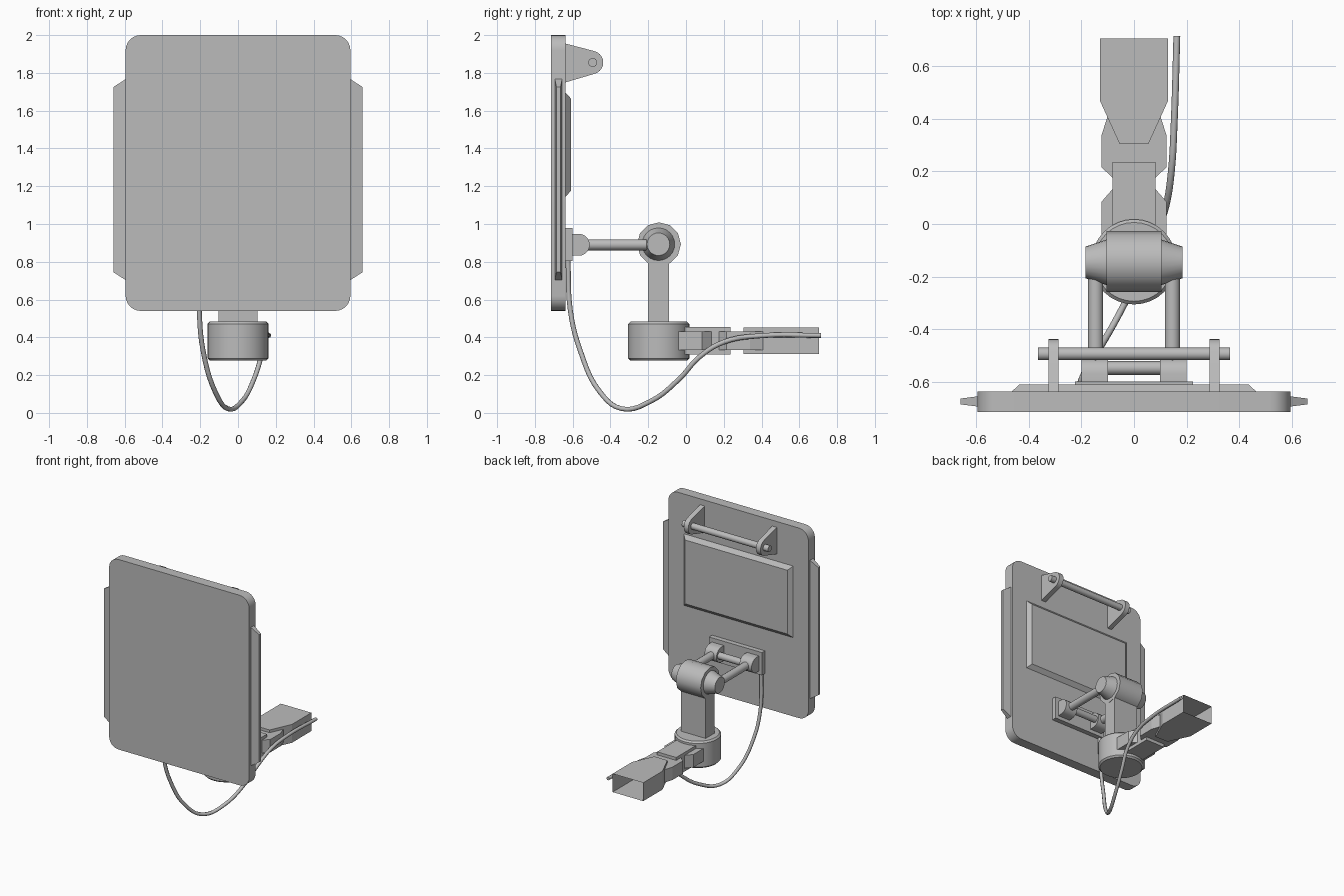
import bpy, bmesh, math
from mathutils import Vector, Matrix

if "Cube" in bpy.data.objects:
    bpy.data.objects.remove(bpy.data.objects["Cube"], do_unlink=True)

grey = bpy.data.materials.new("plain grey")
grey.use_nodes = True
grey.diffuse_color = (0.5, 0.5, 0.5, 1)
grey.node_tree.nodes["Principled BSDF"].inputs["Base Color"].default_value = (0.5, 0.5, 0.5, 1)


def finish(name, bm, smooth=False):
    bmesh.ops.recalc_face_normals(bm, faces=bm.faces)
    mesh = bpy.data.meshes.new(name)
    bm.to_mesh(mesh)
    bm.free()
    mesh.materials.append(grey)
    obj = bpy.data.objects.new(name, mesh)
    bpy.context.collection.objects.link(obj)
    if smooth:
        bpy.ops.object.select_all(action='DESELECT')
        obj.select_set(True)
        bpy.context.view_layer.objects.active = obj
        bpy.ops.object.shade_smooth_by_angle(angle=math.radians(35))
    return obj


def box(name, x, y, z):
    bm = bmesh.new()
    bmesh.ops.create_cube(bm, size=1)
    for v in bm.verts:
        v.co = [lo + (c + 0.5) * (hi - lo) for c, (lo, hi) in zip(v.co, (x, y, z))]
    return finish(name, bm)


def rod(name, a, b, r1, r2=None, sides=16):
    """Cylinder or cone from point a to point b."""
    a, b = Vector(a), Vector(b)
    bm = bmesh.new()
    turn = (b - a).to_track_quat('Z', 'Y').to_matrix().to_4x4()
    bmesh.ops.create_cone(bm, cap_ends=True, segments=sides, radius1=r1, radius2=r1 if r2 is None else r2,
                          depth=(b - a).length, matrix=Matrix.Translation((a + b) / 2) @ turn)
    return finish(name, bm, True)


def prism(name, outline, lo, hi, axis, smooth=False, open_back=False):
    """Extrude a 2D outline along x (outline y,z), y (x,z) or z (x,y)."""
    place = {'x': lambda p, d: (d, *p), 'y': lambda p, d: (p[0], d, p[1]), 'z': lambda p, d: (*p, d)}[axis]
    bm = bmesh.new()
    rings = [[bm.verts.new(place(p, d)) for p in outline] for d in (lo, hi)]
    for ring in rings:
        bm.faces.new(ring)
    for i in range(len(outline)):
        j = (i + 1) % len(outline)
        bm.faces.new((rings[0][i], rings[0][j], rings[1][j], rings[1][i]))
    if open_back:
        bmesh.ops.recalc_face_normals(bm, faces=bm.faces)
        bmesh.ops.delete(bm, geom=[f for f in bm.faces if f.normal.y > 0.9], context='FACES')
    return finish(name, bm, smooth)


def arc(cx, cy, r, start, end, steps=8):
    angles = [math.radians(start + (end - start) * i / steps) for i in range(steps + 1)]
    return [(cx + r * math.cos(a), cy + r * math.sin(a)) for a in angles]


def raised(name, low, high):
    """Solid joining two matching four-point loops."""
    bm = bmesh.new()
    a, b = [[bm.verts.new(p) for p in loop] for loop in (low, high)]
    bm.faces.new(a)
    bm.faces.new(b)
    for i in range(4):
        bm.faces.new((a[i], a[i - 1], b[i - 1], b[i]))
    return finish(name, bm)


def mirrored(half):
    return half + [(-x, y) for x, y in reversed(half)]


# Main panel with rounded corners
corners = [(0.515, 1.92, 0), (-0.515, 1.92, 90), (-0.515, 0.62, 180), (0.515, 0.62, 270)]
outline = [p for x, z, s in corners for p in arc(x, z, 0.08, s, s + 90, 6)]
prism("panel", outline, -0.715, -0.637, 'y', True)

# Raised rear cover
def cover_loop(x, y, z0, z1):
    return [(-x, y, z0), (x, y, z0), (x, y, z1), (-x, y, z1)]

raised("rear_cover", cover_loop(0.465, -0.637, 1.145, 1.695), cover_loop(0.435, -0.61, 1.175, 1.665))

# Parts repeated on both sides
for side, s in (("left", 1), ("right", -1)):
    def fin_loop(x, half, z0, z1):
        return [(s * x, y, z) for y, z in ((-0.675 - half, z0), (-0.675 + half, z0),
                                           (-0.675 + half, z1), (-0.675 - half, z1))]
    raised(side + "_fin", fin_loop(0.59, 0.02, 0.70, 1.77), fin_loop(0.66, 0.011, 0.745, 1.725))

    lug = [(-0.637, 1.75)] + arc(-0.5, 1.855, 0.062, -75, 75, 10) + [(-0.637, 1.955)]
    prism(side + "_handle_bracket", lug, s * 0.288, s * 0.326, 'x', True)

    clevis = [(-0.61, 0.832)] + arc(-0.568, 0.89, 0.058, -90, 90, 10) + [(-0.61, 0.948)]
    prism(side + "_hinge_lug", clevis, s * 0.098, s * 0.2, 'x', True)

    rod(side + "_arm", (s * 0.146, -0.56, 0.89), (s * 0.146, -0.148, 0.89), 0.029)
    rod(side + "_pivot_cap", (s * 0.1, -0.146, 0.893), (s * 0.185, -0.146, 0.893), 0.088, 0.06, 24)

rod("handle_bar", (-0.366, -0.494, 1.855), (0.366, -0.494, 1.855), 0.024)
box("hinge_plate", (-0.225, 0.225), (-0.64, -0.6), (0.805, 0.98))
rod("hinge_pin", (-0.11, -0.548, 0.89), (0.11, -0.548, 0.89), 0.026)

# Pivot, post and round base
rod("pivot_barrel", (-0.105, -0.143, 0.893), (0.105, -0.143, 0.893), 0.116, sides=12)
box("post", (-0.104, 0.104), (-0.2, -0.09), (0.46, 0.89))
base = rod("base", (0, -0.144, 0.277), (0, -0.144, 0.483), 0.162, sides=32)
bevel = base.modifiers.new("edge", 'BEVEL')
bevel.width = 0.012
bevel.segments = 1

# Rear link with waisted outline and open socket
link = [(0.123, -0.04), (0.123, 0.085), (0.08, 0.135), (0.08, 0.175),
        (0.123, 0.215), (0.123, 0.34), (0.1, 0.41)]
prism("rear_link", mirrored(link), 0.333, 0.432, 'z')
box("link_block", (-0.081, 0.081), (-0.02, 0.235), (0.308, 0.455))
socket = [(0.055, 0.305), (0.13, 0.47), (0.13, 0.705)]
prism("open_socket", mirrored(socket), 0.312, 0.453, 'z', open_back=True)

# Hanging cable
path = [(-0.205, -0.625, 0.81), (-0.205, -0.612, 0.54), (-0.185, -0.56, 0.33), (-0.12, -0.455, 0.11),
        (-0.055, -0.34, 0.022), (0.02, -0.19, 0.06), (0.085, -0.035, 0.18), (0.122, 0.07, 0.295),
        (0.142, 0.2, 0.375), (0.153, 0.39, 0.408), (0.163, 0.715, 0.41)]
curve = bpy.data.curves.new("cable", 'CURVE')
curve.dimensions = '3D'
curve.bevel_depth = 0.013
curve.bevel_resolution = 2
curve.use_fill_caps = True
curve.resolution_u = 5
spline = curve.splines.new('BEZIER')
spline.bezier_points.add(len(path) - 1)
for point, co in zip(spline.bezier_points, path):
    point.co = co
    point.handle_left_type = point.handle_right_type = 'AUTO'
curve.materials.append(grey)
bpy.context.collection.objects.link(bpy.data.objects.new("cable", curve))
